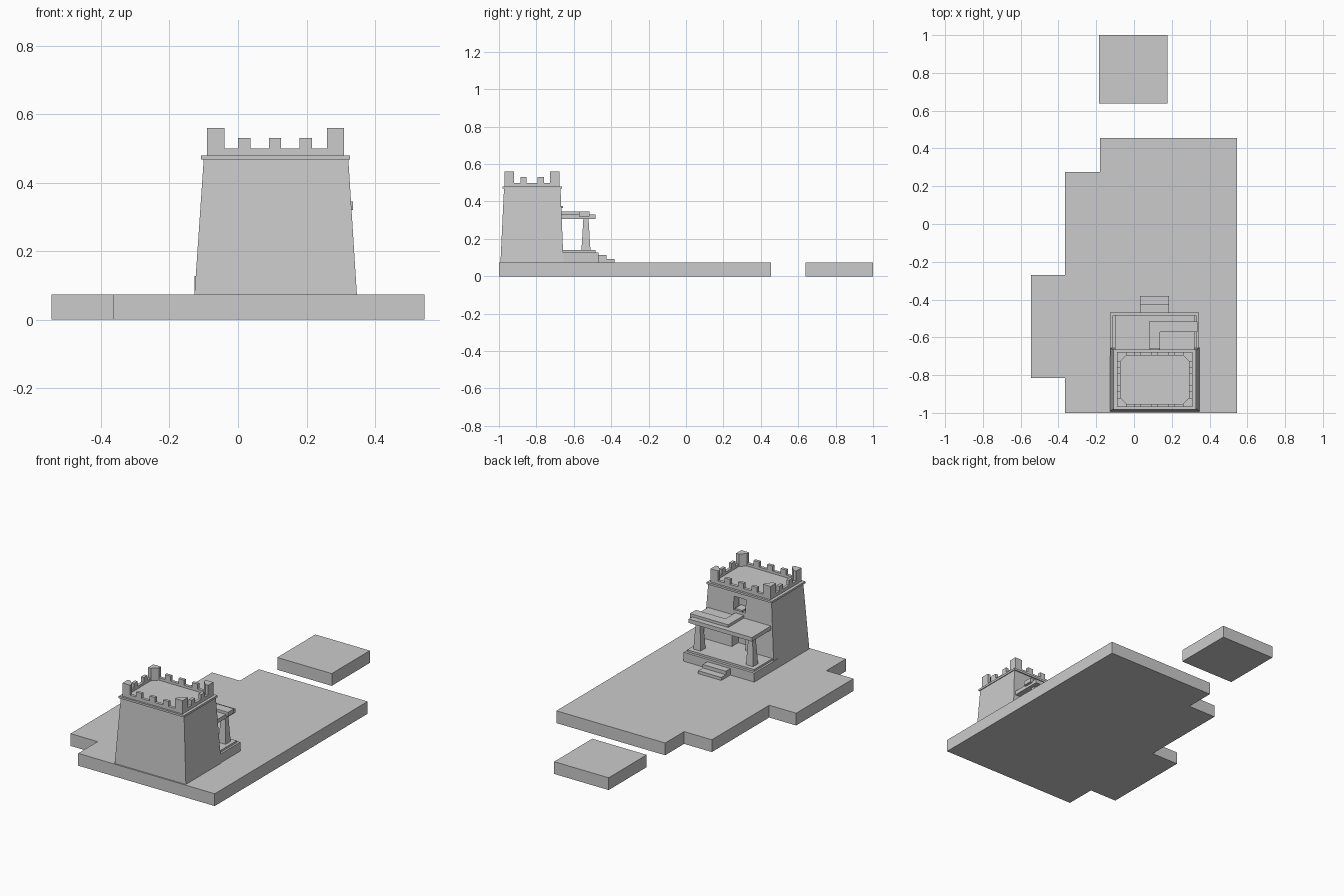
import bpy, bmesh

cube = bpy.data.objects.get("Cube")
if cube:
    bpy.data.objects.remove(cube)

stone = bpy.data.materials.new("plain_grey")
stone.use_nodes = True
GREY = (0.6, 0.6, 0.6, 1)
stone.diffuse_color = GREY
stone.node_tree.nodes["Principled BSDF"].inputs["Base Color"].default_value = GREY


def prism(name, outline, z0, z1, top=None):
    """Extrude an outline from z0 to z1, optionally to a different top outline."""
    bm = bmesh.new()
    low = [bm.verts.new((x, y, z0)) for x, y in outline]
    high = [bm.verts.new((x, y, z1)) for x, y in (top or outline)]
    bm.faces.new(low[::-1])
    bm.faces.new(high)
    n = len(low)
    for i in range(n):
        j = (i + 1) % n
        bm.faces.new((low[i], low[j], high[j], high[i]))
    bmesh.ops.recalc_face_normals(bm, faces=bm.faces)
    mesh = bpy.data.meshes.new(name)
    bm.to_mesh(mesh)
    bm.free()
    mesh.materials.append(stone)
    ob = bpy.data.objects.new(name, mesh)
    bpy.context.collection.objects.link(ob)
    return ob


def rect(x0, x1, y0, y1):
    return [(x0, y0), (x1, y0), (x1, y1), (x0, y1)]


def box(name, x0, x1, y0, y1, z0, z1):
    return prism(name, rect(x0, x1, y0, y1), z0, z1)


# Ground slabs
GROUND = 0.074
prism("ground_slab", [(-0.365, -1), (0.545, -1), (0.545, 0.455), (-0.18, 0.455),
                      (-0.18, 0.275), (-0.365, 0.275), (-0.365, -0.27),
                      (-0.545, -0.27), (-0.545, -0.815), (-0.365, -0.815)], 0, GROUND)
box("detached_slab", -0.185, 0.178, 0.638, 1, 0, GROUND)

# Tapered tower with a recessed window and doorway
CX = 0.11
tower = prism("tower", rect(-0.127, 0.347, -0.992, -0.655), GROUND, 0.47,
              rect(-0.1, 0.322, -0.973, -0.671))
for name, half, z0, z1 in (("window_cutter", 0.04, 0.36, 0.44),
                           ("door_cutter", 0.045, 0.14, 0.27)):
    cutter = box(name, CX - half, CX + half, -0.72, -0.6, z0, z1)
    cutter.hide_render = True
    cutter.hide_viewport = True
    cutter.display_type = 'WIRE'
    cut = tower.modifiers.new(name, 'BOOLEAN')
    cut.operation = 'DIFFERENCE'
    cut.solver = 'EXACT'
    cut.object = cutter
box("window_sill", CX - 0.025, CX + 0.025, -0.715, -0.658, 0.365, 0.376)

# Ledge, roof and parapet
box("tower_ledge", -0.108, 0.327, -0.981, -0.664, 0.468, 0.48)
X0, X1, Y0, Y1, T = -0.09, 0.31, -0.97, -0.677, 0.018
box("tower_roof", X0 + T, X1 - T, Y0 + T, Y1 - T, 0.475, 0.485)
for side, (a, b) in {"front": (Y0, Y0 + T), "back": (Y1 - T, Y1)}.items():
    box(side + "_parapet", X0, X1, a, b, 0.475, 0.5)
    for x in (0.018, 0.108, 0.198):
        box(side + "_merlon", x - 0.018, x + 0.018, a, b, 0.5, 0.53)
for side, (a, b) in {"right": (X0, X0 + T), "left": (X1 - T, X1)}.items():
    box(side + "_parapet", a, b, Y0 + T, Y1 - T, 0.475, 0.5)
    for y in (-0.869, -0.776):
        box(side + "_merlon", a, b, y - 0.017, y + 0.017, 0.5, 0.53)

# Tall corner merlons with a diagonal inner face
corner = [(0, 0), (0.05, 0), (0.05, T), (T, 0.05), (0, 0.05)]
for cx, sx in ((X0, 1), (X1, -1)):
    for cy, sy in ((Y0, 1), (Y1, -1)):
        prism("corner_merlon", [(cx + sx * x, cy + sy * y) for x, y in corner],
              0.482, 0.56)

# Porch platform and steps
box("porch_base", -0.127, 0.343, -0.7, -0.468, GROUND, 0.128)
box("porch_floor", -0.115, 0.331, -0.7, -0.484, 0.128, 0.14)
for i, (y, z) in enumerate(((-0.425, 0.113), (-0.382, 0.092))):
    box(f"step_{i + 1}", 0.032, 0.186, -0.48, y, GROUND, z)

# Porch columns, roof and the angled low wall on it
for x in (-0.065, 0.285):
    prism("porch_column", rect(x - 0.024, x + 0.024, -0.559, -0.511), 0.14, 0.306,
          rect(x - 0.014, x + 0.014, -0.549, -0.521))
box("porch_roof", -0.1, 0.32, -0.675, -0.483, 0.305, 0.329)
prism("porch_roof_wall", [(0.08, -0.67), (0.138, -0.67), (0.138, -0.573),
                          (0.335, -0.573), (0.335, -0.516), (0.08, -0.516)], 0.32, 0.345)
